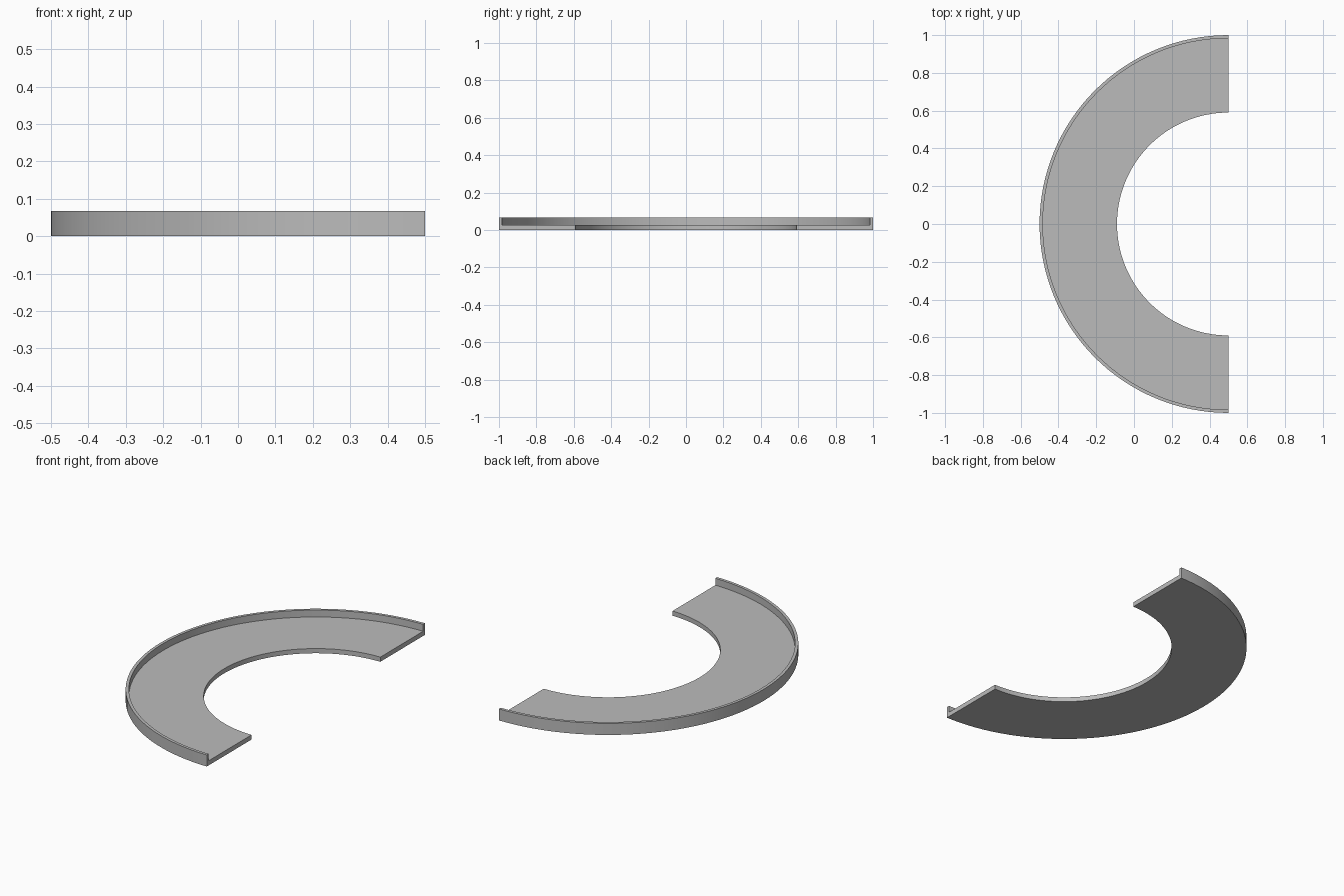
import bpy, bmesh, math
from mathutils import Matrix, Vector

cube = bpy.data.objects.get("Cube")
if cube:
    bpy.data.objects.remove(cube, do_unlink=True)

# Plain grey for the whole piece
grey = bpy.data.materials.new("plain_grey")
grey.use_nodes = True
colour = (0.5, 0.5, 0.5, 1)
grey.diffuse_color = colour
grey.node_tree.nodes["Principled BSDF"].inputs["Base Color"].default_value = colour

# Sizes: half ring around the centre of its open side
CENTRE = Vector((0.5, 0, 0))
OUTER, RIM_INNER, INNER = 1.0, 0.983, 0.59
FLOOR, HEIGHT = 0.027, 0.067
SEGMENTS = 64

# L-shaped cross-section: flat floor with a raised outer rim
profile = [(INNER, 0), (OUTER, 0), (OUTER, HEIGHT),
           (RIM_INNER, HEIGHT), (RIM_INNER, FLOOR), (INNER, FLOOR)]

# Sweep the section through half a turn, then cap both ends
bm = bmesh.new()
rings = []
for i in range(SEGMENTS + 1):
    turn = Matrix.Rotation(math.pi / 2 + math.pi * i / SEGMENTS, 3, 'Z')
    rings.append([bm.verts.new(CENTRE + turn @ Vector((r, 0, z))) for r, z in profile])
n = len(profile)
for a, b in zip(rings, rings[1:]):
    for k in range(n):
        m = (k + 1) % n
        bm.faces.new((a[k], a[m], b[m], b[k]))
bm.faces.new(rings[0])
bm.faces.new(rings[-1][::-1])
bmesh.ops.recalc_face_normals(bm, faces=bm.faces)

mesh = bpy.data.meshes.new("half_ring_tray")
bm.to_mesh(mesh)
bm.free()
mesh.materials.append(grey)
tray = bpy.data.objects.new("half_ring_tray", mesh)
bpy.context.collection.objects.link(tray)

# Smooth curved walls, crisp corners
bpy.ops.object.select_all(action='DESELECT')
tray.select_set(True)
bpy.context.view_layer.objects.active = tray
bpy.ops.object.shade_smooth_by_angle(angle=math.radians(30))
